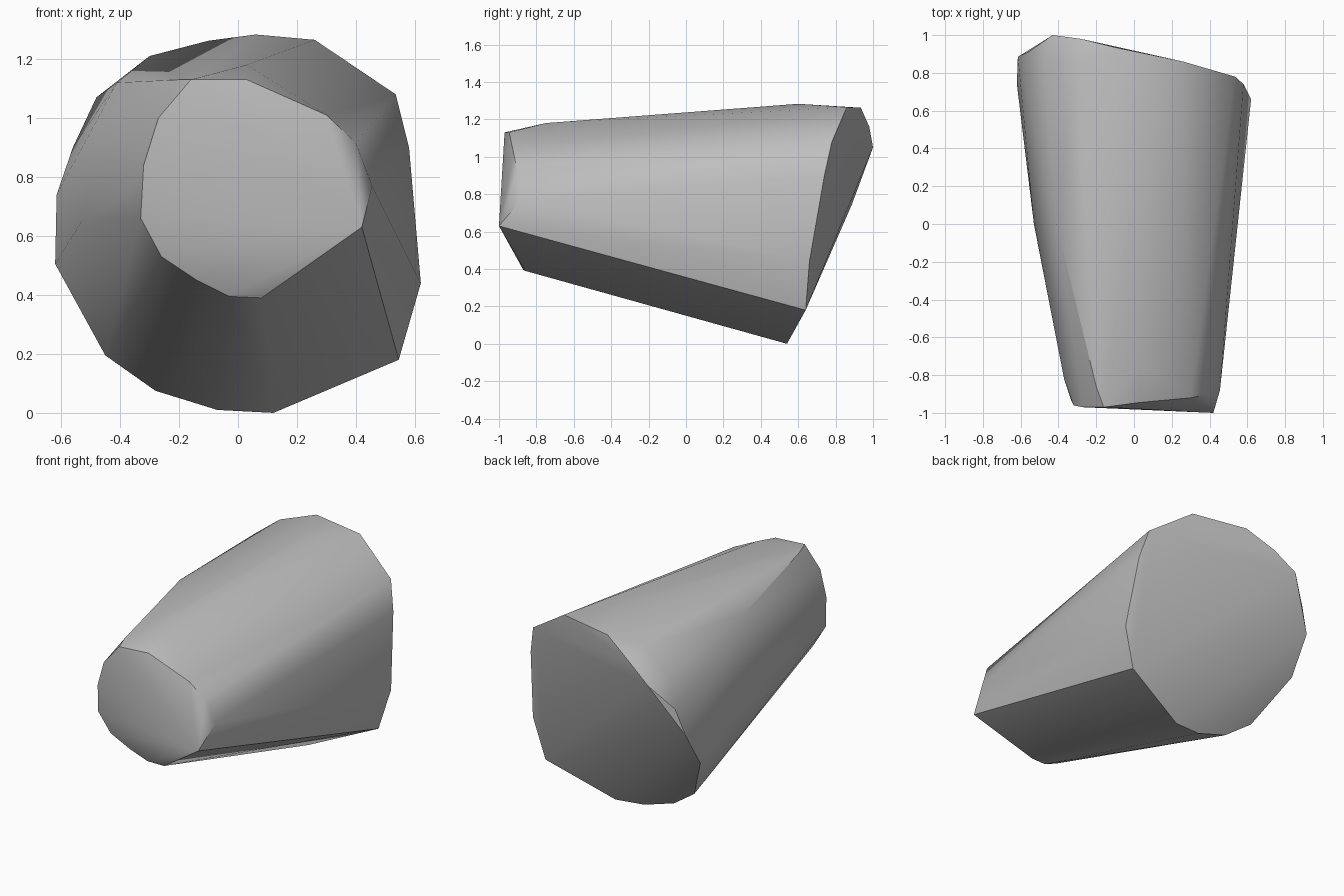
import bpy, bmesh, math

cube = bpy.data.objects.get("Cube")
if cube:
    bpy.data.objects.remove(cube)

# Narrow front rim, wide slanted back rim, and the soft shoulders between
front_rim = [(-.16, -.97, 1.13), (.03, -.945, 1.13), (.30, -.92, 1.01), (.40, -.90, .915),
             (.42, -1, .63), (.08, -.86, .39), (-.03, -.87, .395), (-.14, -.89, .45),
             (-.26, -.915, .53), (-.33, -.94, .66), (-.32, -.96, .84), (-.27, -.97, 1)]
back_rim = [(.26, .86, 1.265), (.535, .78, 1.08), (.58, .74, .9), (.62, .66, .44),
            (.545, .64, .18), (.12, .54, 0), (-.07, .52, .01), (-.28, .52, .075),
            (-.45, .56, .195), (-.62, .74, .505), (-.615, .885, .74), (-.56, .91, .9),
            (-.43, 1, 1.05), (-.28, .98, 1.16), (-.10, .935, 1.262)]
shoulders = [(.03, -.75, 1.18), (-.2, -.86, 1.13), (-.37, -.82, .75), (.455, -.88, .77),
             (.06, .6, 1.283), (-.30, .85, 1.21), (-.48, .86, 1.07), (-.41, 0, 1.12),
             (-.53, 0, .65)]

# Tapered body wrapped around the rims
bm = bmesh.new()
for p in front_rim + back_rim + shoulders:
    bm.verts.new(p)
bmesh.ops.convex_hull(bm, input=bm.verts)
loose = [v for v in bm.verts if not v.link_faces]
bmesh.ops.delete(bm, geom=loose, context='VERTS')
bmesh.ops.recalc_face_normals(bm, faces=bm.faces)
mesh = bpy.data.meshes.new("tapered_body")
bm.to_mesh(mesh)
bm.free()
body = bpy.data.objects.new("tapered_body", mesh)
bpy.context.collection.objects.link(body)

# Plain grey
grey = bpy.data.materials.new("grey")
grey.use_nodes = True
color = (.52, .52, .52, 1)
grey.diffuse_color = color
grey.node_tree.nodes["Principled BSDF"].inputs["Base Color"].default_value = color
mesh.materials.append(grey)

bpy.ops.object.select_all(action='DESELECT')
body.select_set(True)
bpy.context.view_layer.objects.active = body
bpy.ops.object.shade_smooth_by_angle(angle=math.radians(30))
